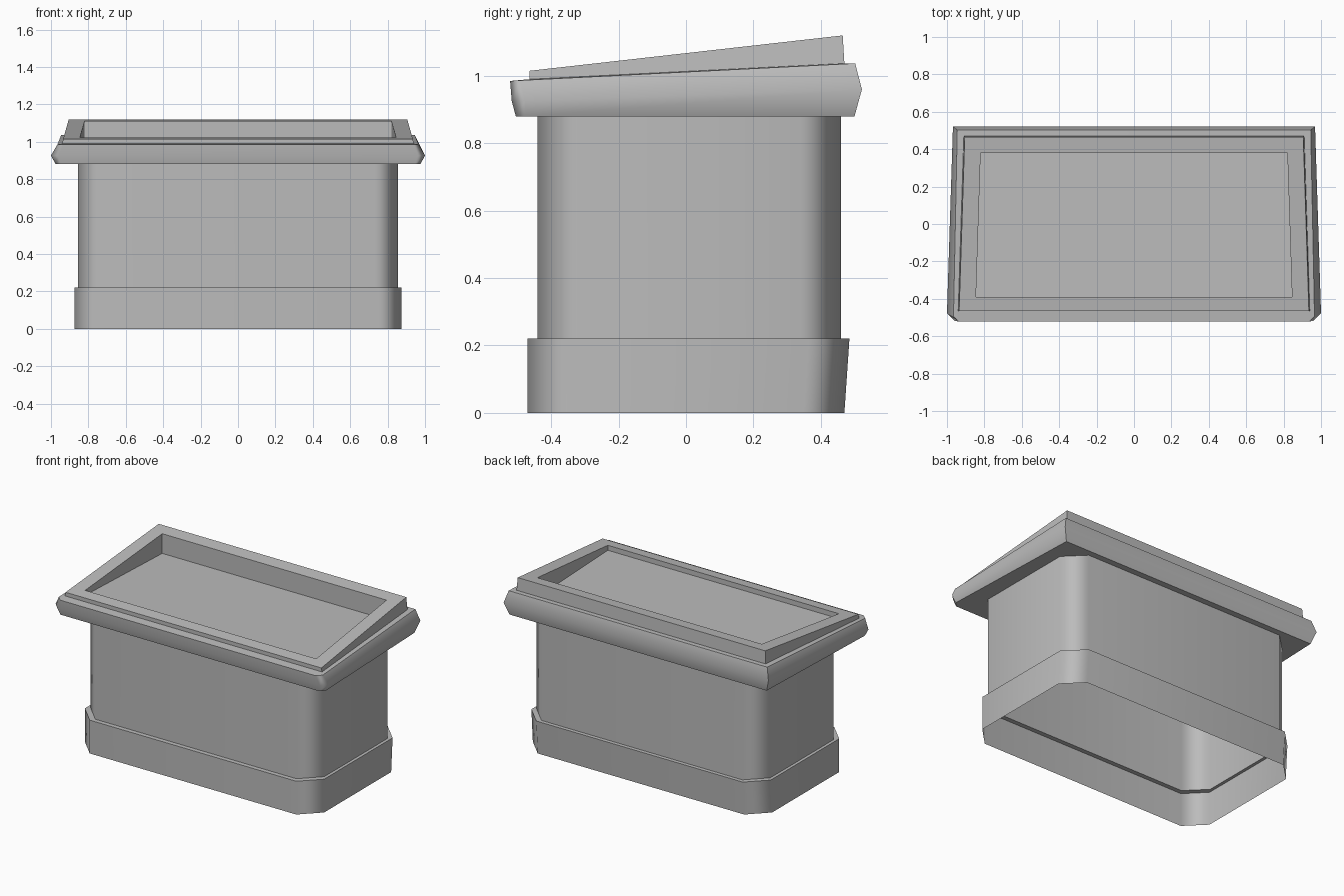
import bpy
import bmesh
from math import radians

cube = bpy.data.objects.get("Cube")
if cube:
    bpy.data.objects.remove(cube, do_unlink=True)

grey = bpy.data.materials.new("plain grey")
grey.use_nodes = True
colour = (0.5, 0.5, 0.5, 1)
grey.diffuse_color = colour
grey.node_tree.nodes["Principled BSDF"].inputs["Base Color"].default_value = colour


def outline(x_front, x_back, y_front, y_back, z_front, z_back, cut_front=0, cut_back=0):
    """Tapered, tilted rectangle with cut corners, counterclockwise from above."""
    right_half = [
        (x_front - cut_front, y_front),
        (x_front, y_front + cut_front),
        (x_back, y_back - cut_back),
        (x_back - cut_back, y_back),
    ]
    points = right_half + [(-x, y) for x, y in reversed(right_half)]
    slope = (z_back - z_front) / (y_back - y_front)
    return [(x, y, z_front + slope * (y - y_front)) for x, y in points]


def loft(name, outlines, cap_last=False):
    """Skin the outlines in order, from the lowest to the last."""
    bm = bmesh.new()
    rings = [[bm.verts.new(p) for p in points] for points in outlines]
    for low, high in zip(rings, rings[1:]):
        for i in range(len(low)):
            j = (i + 1) % len(low)
            bm.faces.new((low[i], low[j], high[j], high[i]))
    if cap_last:
        bm.faces.new(rings[-1])
    bmesh.ops.remove_doubles(bm, verts=bm.verts, dist=0.0005)
    mesh = bpy.data.meshes.new(name)
    bm.to_mesh(mesh)
    bm.free()
    mesh.materials.append(grey)
    obj = bpy.data.objects.new(name, mesh)
    bpy.context.collection.objects.link(obj)
    bpy.ops.object.select_all(action='DESELECT')
    obj.select_set(True)
    bpy.context.view_layer.objects.active = obj
    bpy.ops.object.shade_smooth_by_angle(angle=radians(50))
    # Keep the broad faces flat and confine the shading to the corners
    weighted = obj.modifiers.new("even_shading", 'WEIGHTED_NORMAL')
    weighted.keep_sharp = True
    return obj


def body_outline(z):
    return outline(0.855, 0.855, -0.44, 0.46, z, z, 0.12, 0.12)


# Open skirt around the foot, flared at the back, with a ledge to the body
loft("plinth", [
    outline(0.875, 0.875, -0.47, 0.47, 0, 0, 0.12, 0.12),
    outline(0.875, 0.875, -0.47, 0.485, 0.22, 0.22, 0.12, 0.12),
    body_outline(0.22),
])

# Straight hollow body
loft("body", [body_outline(0.22), body_outline(0.88)])

# Bulging rim with its underside and sloping upper ledge
collar_base = outline(0.94, 0.91, -0.465, 0.47, 0.99, 1.037)
loft("rim", [
    body_outline(0.88),
    outline(0.975, 0.94, -0.505, 0.5, 0.88, 0.88, 0.03),
    outline(1, 0.968, -0.517, 0.522, 0.925, 0.96, 0.04),
    outline(0.965, 0.945, -0.522, 0.502, 0.985, 1.037, 0.03),
    collar_base,
])

# Tilted collar, its inner walls and the recessed panel
loft("collar_and_panel", [
    collar_base,
    outline(0.935, 0.905, -0.465, 0.465, 1.015, 1.12),
    outline(0.845, 0.82, -0.39, 0.38, 1.023, 1.11),
    outline(0.845, 0.82, -0.39, 0.38, 0.99, 0.98),
], cap_last=True)
